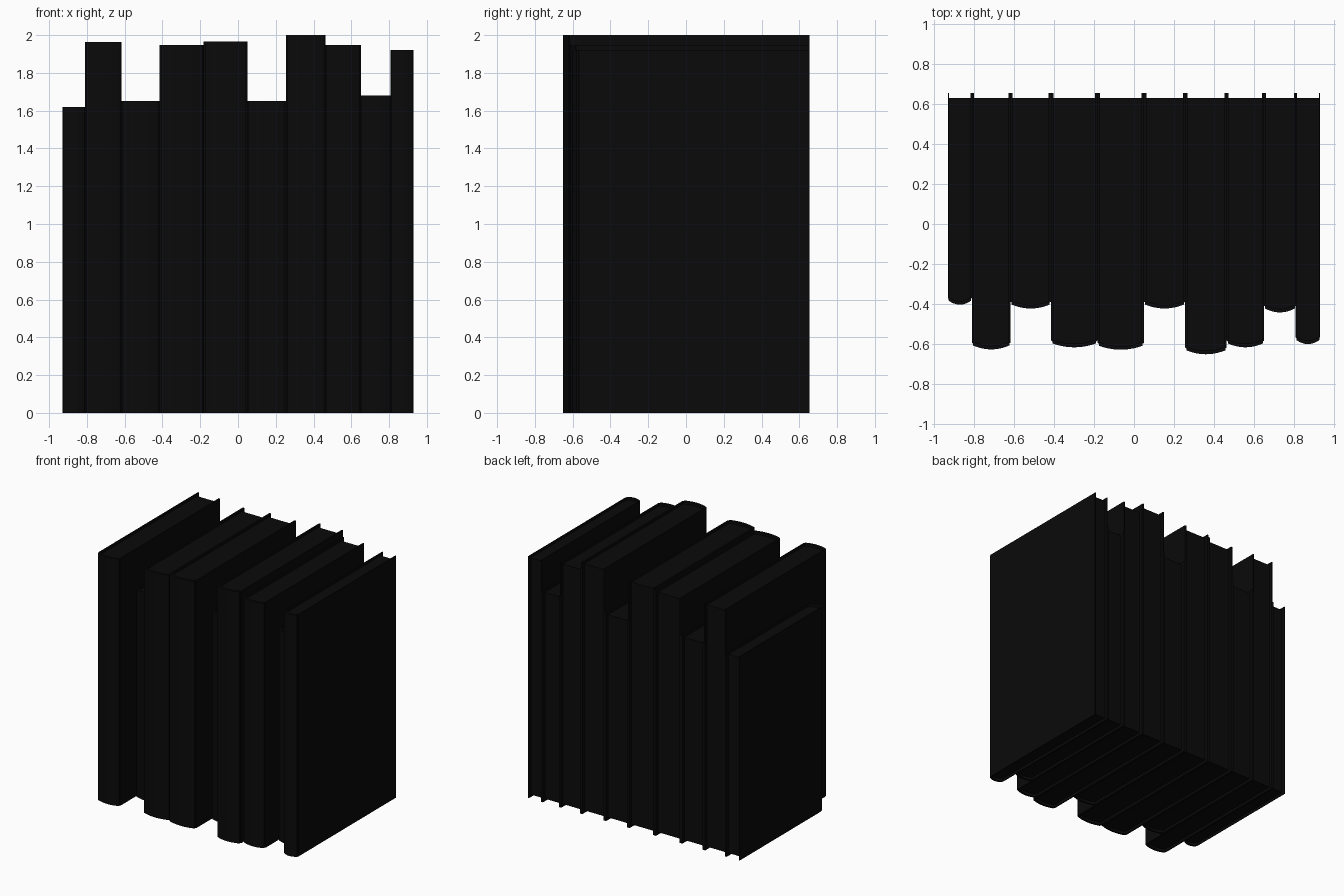
import bpy, bmesh, math

if "Cube" in bpy.data.objects:
    bpy.data.objects.remove(bpy.data.objects["Cube"])

BACK = 0.655     # shared rear edge of every cover
SEGS = 10        # spine arc divisions

# book edges along x, and the height of each book
EDGES = [-0.93, -0.81, -0.617, -0.415, -0.182, 0.05, 0.255, 0.463, 0.65, 0.808, 0.93]
HEIGHTS = [1.62, 1.963, 1.65, 1.947, 1.965, 1.65, 2.0, 1.947, 1.68, 1.922]


def material(name, v):
    m = bpy.data.materials.new(name)
    m.diffuse_color = (v, v, v, 1)
    m.use_nodes = True
    m.node_tree.nodes["Principled BSDF"].inputs["Base Color"].default_value = m.diffuse_color
    return m


def arc(half, y, sag):
    """Shallow curve bulging towards -y, from -half to +half."""
    pts = []
    for i in range(SEGS + 1):
        t = math.pi * i / SEGS
        x = -half * math.cos(t)
        pts.append((x, y - sag * (1 - (x / half) ** 2)))
    return pts


def prism(name, pts, x, z0, z1, mat):
    """Extrude a closed plan outline from z0 to z1."""
    bm = bmesh.new()
    face = bm.faces.new([bm.verts.new((px, py, z0)) for px, py in pts])
    out = bmesh.ops.extrude_face_region(bm, geom=[face])
    for v in out["geom"]:
        if isinstance(v, bmesh.types.BMVert):
            v.co.z = z1
    bmesh.ops.recalc_face_normals(bm, faces=bm.faces)
    me = bpy.data.meshes.new(name)
    bm.to_mesh(me)
    bm.free()
    me.materials.append(mat)
    ob = bpy.data.objects.new(name, me)
    bpy.context.collection.objects.link(ob)
    ob.location.x = x
    bpy.context.view_layer.objects.active = ob
    bpy.ops.object.select_all(action='DESELECT')
    ob.select_set(True)
    bpy.ops.object.shade_smooth_by_angle(angle=math.radians(30))
    return ob


cover_mat = material("cover_black", 0.003)
page_mat = material("page_black", 0.003)

for i, h in enumerate(HEIGHTS):
    x0, x1 = EDGES[i], EDGES[i + 1]
    w = (x1 - x0) / 2
    cx = (x0 + x1) / 2
    front = BACK - 0.653 * h
    t = 0.055 * (x1 - x0)          # board thickness
    step = 0.03 * (x1 - x0)        # spine is a little narrower than the boards
    shoulder = front + 0.034
    spine_y = front + 0.02

    # cover: two boards joined by a rounded spine
    outer = [(-w, BACK), (-w, shoulder), (-w + step, shoulder - 0.004)]
    outer += arc(w - step, spine_y, 0.02)
    outer += [(w - step, shoulder - 0.004), (w, shoulder), (w, BACK)]
    inner = [(w - t, BACK)] + arc(w - t, spine_y + 0.018, 0.02)[::-1] + [(-w + t, BACK)]
    prism(f"book_cover_{i + 1}", outer + inner, cx, 0, h, cover_mat)

    # pages: block set back from the top, bottom and rear edges
    pages = [(-w + t, BACK - 0.025)] + arc(w - t, spine_y + 0.018, 0.02) + [(w - t, BACK - 0.025)]
    prism(f"book_pages_{i + 1}", pages, cx, 0.02, h - 0.02, page_mat)
